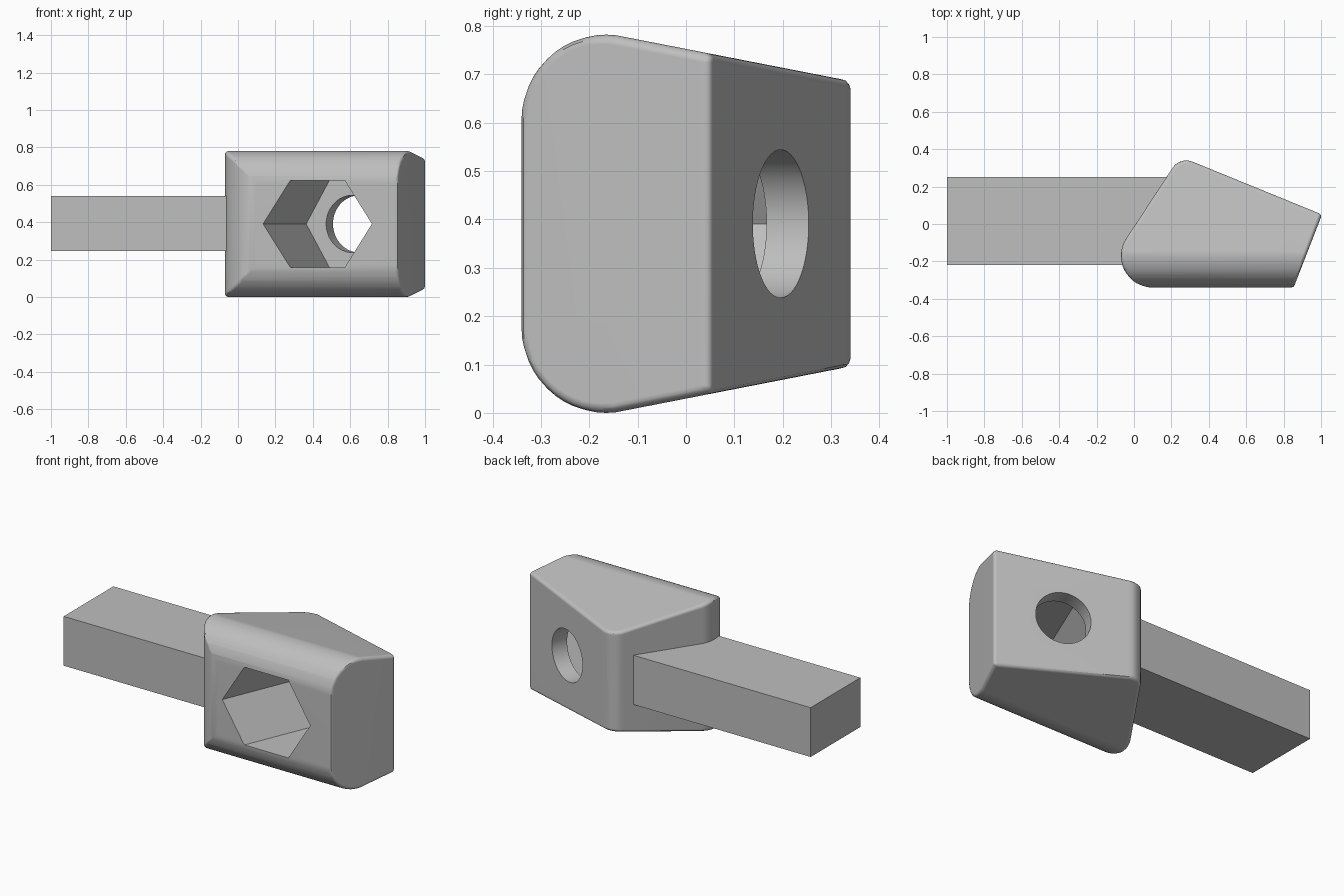
import bpy, bmesh, math
from mathutils import Vector

if "Cube" in bpy.data.objects:
    bpy.data.objects.remove(bpy.data.objects["Cube"], do_unlink=True)

grey = bpy.data.materials.new("plain_grey")
grey.use_nodes = True
grey.diffuse_color = (0.52, 0.52, 0.52, 1)
grey.node_tree.nodes["Principled BSDF"].inputs["Base Color"].default_value = (0.52, 0.52, 0.52, 1)

EDGE = 0.02      # small rounding on every edge of the head
MID = 0.391      # middle height
UP = Vector((0, 0, 1))


def hull(points):
    """Convex solid around a set of points."""
    bm = bmesh.new()
    for p in points:
        bm.verts.new(p)
    bmesh.ops.remove_doubles(bm, verts=bm.verts[:], dist=0.001)
    bmesh.ops.convex_hull(bm, input=bm.verts[:])
    bmesh.ops.delete(bm, geom=[v for v in bm.verts if not v.link_faces], context='VERTS')
    bmesh.ops.dissolve_limit(bm, angle_limit=math.radians(0.3),
                             verts=bm.verts[:], edges=bm.edges[:])
    bmesh.ops.recalc_face_normals(bm, faces=bm.faces[:])
    return bm


def circle(a, b, r, n=48):
    return [(a + r * math.cos(2 * math.pi * i / n), b + r * math.sin(2 * math.pi * i / n))
            for i in range(n)]


def make_object(name, bm):
    mesh = bpy.data.meshes.new(name)
    bm.to_mesh(mesh)
    bm.free()
    mesh.materials.append(grey)
    obj = bpy.data.objects.new(name, mesh)
    bpy.context.collection.objects.link(obj)
    return obj


# Head: rounded plan outline, kept inside a tapered rounded side profile
plan = [(0.10, -0.17, 0.17), (0.28, 0.25, 0.09), (0.84, -0.32, EDGE), (0.98, 0.04, EDGE)]
side = [(-0.165, 0.216, 0.175), (0.32, 0.279, EDGE)]
core = hull([(x, y, z) for c in plan for x, y in circle(c[0], c[1], c[2] - EDGE)
             for z in (-1, 2)])
profile = hull([(x, y, MID + s * z) for c in side for y, z in circle(c[0], c[1], c[2] - EDGE)
                for s in (-1, 1) for x in (-2, 2)])
for face in profile.faces:
    if abs(face.normal.x) < 0.5:
        bmesh.ops.bisect_plane(core, geom=core.verts[:] + core.edges[:] + core.faces[:],
                               dist=1e-5, plane_co=face.verts[0].co,
                               plane_no=face.normal, clear_outer=True)
profile.free()

# Round all edges by sweeping a small ball over the core
ball = bmesh.new()
bmesh.ops.create_icosphere(ball, subdivisions=2, radius=EDGE)
head = make_object("head", hull([v.co + b.co for v in core.verts for b in ball.verts]))
core.free()
ball.free()

# Hexagonal pocket and round hole, both square to the slanted back face
axis = Vector((0.386, 0.922, 0)).normalized()
across = axis.cross(UP)
origin = Vector((0.425, -0.34, MID))


def cut(name, sides, radius, start, end):
    tool = make_object(name, hull([origin + axis * t + across * a + UP * b
                                   for a, b in circle(0, 0, radius, sides)
                                   for t in (start, end)]))
    tool.hide_render = True
    mod = head.modifiers.new(name, 'BOOLEAN')
    mod.operation = 'DIFFERENCE'
    mod.solver = 'EXACT'
    mod.object = tool
    bpy.context.view_layer.objects.active = head
    bpy.ops.object.modifier_apply(modifier=name)
    bpy.data.objects.remove(tool, do_unlink=True)


cut("hex_pocket", 6, 0.2685, -0.4, 0.485)
cut("round_hole", 64, 0.153, 0.3, 0.9)

bpy.ops.object.select_all(action='DESELECT')
head.select_set(True)
bpy.context.view_layer.objects.active = head
bpy.ops.object.shade_smooth_by_angle(angle=math.radians(35))
weighted = head.modifiers.new("even_shading", 'WEIGHTED_NORMAL')
weighted.keep_sharp = True

# Handle: plain square bar running into the slanted left face
make_object("handle", hull([(x, y, z) for x in (-1, 0.175) for y in (-0.22, 0.25)
                            for z in (0.245, 0.54)]))
